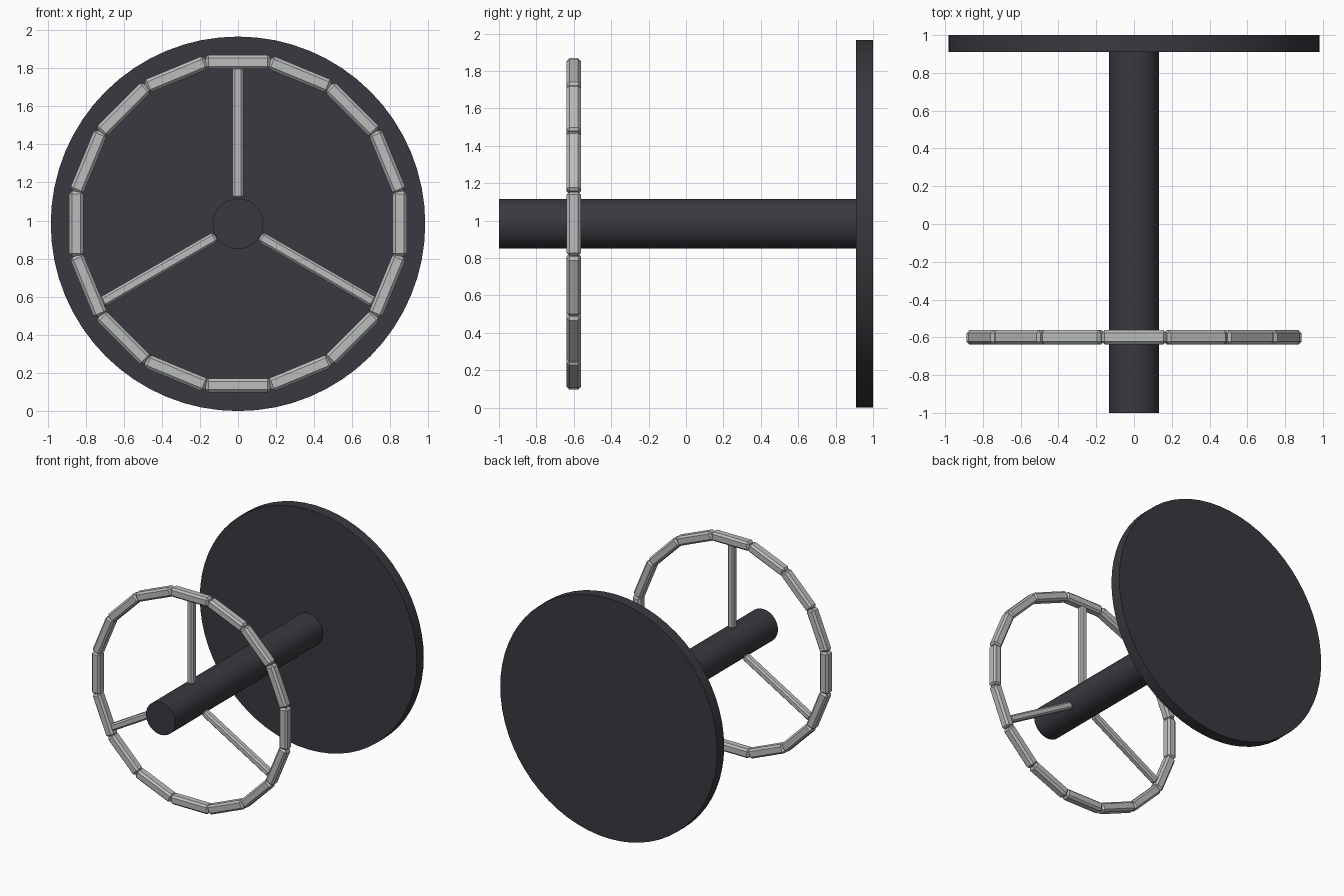
import bpy
import math
from mathutils import Matrix

cube = bpy.data.objects.get("Cube")
if cube:
    bpy.data.objects.remove(cube, do_unlink=True)

CENTRE_Z = 0.983
RIM_Y = -0.6
RIM_SIDES = 16
RIM_APOTHEM = 0.849


def make_material(name, colour):
    mat = bpy.data.materials.new(name)
    mat.use_nodes = True
    mat.diffuse_color = (*colour, 1)
    mat.node_tree.nodes["Principled BSDF"].inputs["Base Color"].default_value = (*colour, 1)
    return mat


dark = make_material("dark charcoal", (0.042, 0.04, 0.05))
grey = make_material("light grey metal", (0.5, 0.51, 0.51))


def round_part(name, radius, y_front, y_back, sides):
    """Smooth cylinder lying along y."""
    bpy.ops.mesh.primitive_cylinder_add(
        vertices=sides, radius=radius, depth=y_back - y_front,
        location=(0, (y_front + y_back) / 2, CENTRE_Z), rotation=(math.pi / 2, 0, 0))
    part = bpy.context.object
    part.name = name
    part.data.materials.append(dark)
    bpy.ops.object.shade_smooth_by_angle(angle=math.radians(30))


def bar(name, size, bevel, radius, angle):
    """Chamfered bar in the wheel plane, size = (radial, y, tangential)."""
    bpy.ops.mesh.primitive_cube_add(size=1)
    part = bpy.context.object
    part.name = name
    part.data.transform(Matrix.Diagonal((*size, 1)))
    part.location = (radius * math.cos(angle), RIM_Y, CENTRE_Z + radius * math.sin(angle))
    part.rotation_euler = (0, -angle, 0)
    part.data.materials.append(grey)
    chamfer = part.modifiers.new("chamfer", "BEVEL")
    chamfer.width = bevel
    chamfer.segments = 1


# Back disc and central shaft
round_part("back_disc", 0.983, 0.91, 1.0, 64)
round_part("shaft", 0.133, -1.0, 0.92, 32)

# Ring of straight segments
for i in range(RIM_SIDES):
    bar(f"rim_segment_{i + 1}", (0.074, 0.076, 0.342), 0.015,
        RIM_APOTHEM, math.tau * i / RIM_SIDES)

# Three spokes from shaft to rim
for i in range(3):
    bar(f"spoke_{i + 1}", (0.69, 0.056, 0.056), 0.012,
        0.48, math.pi / 2 + math.tau * i / 3)
